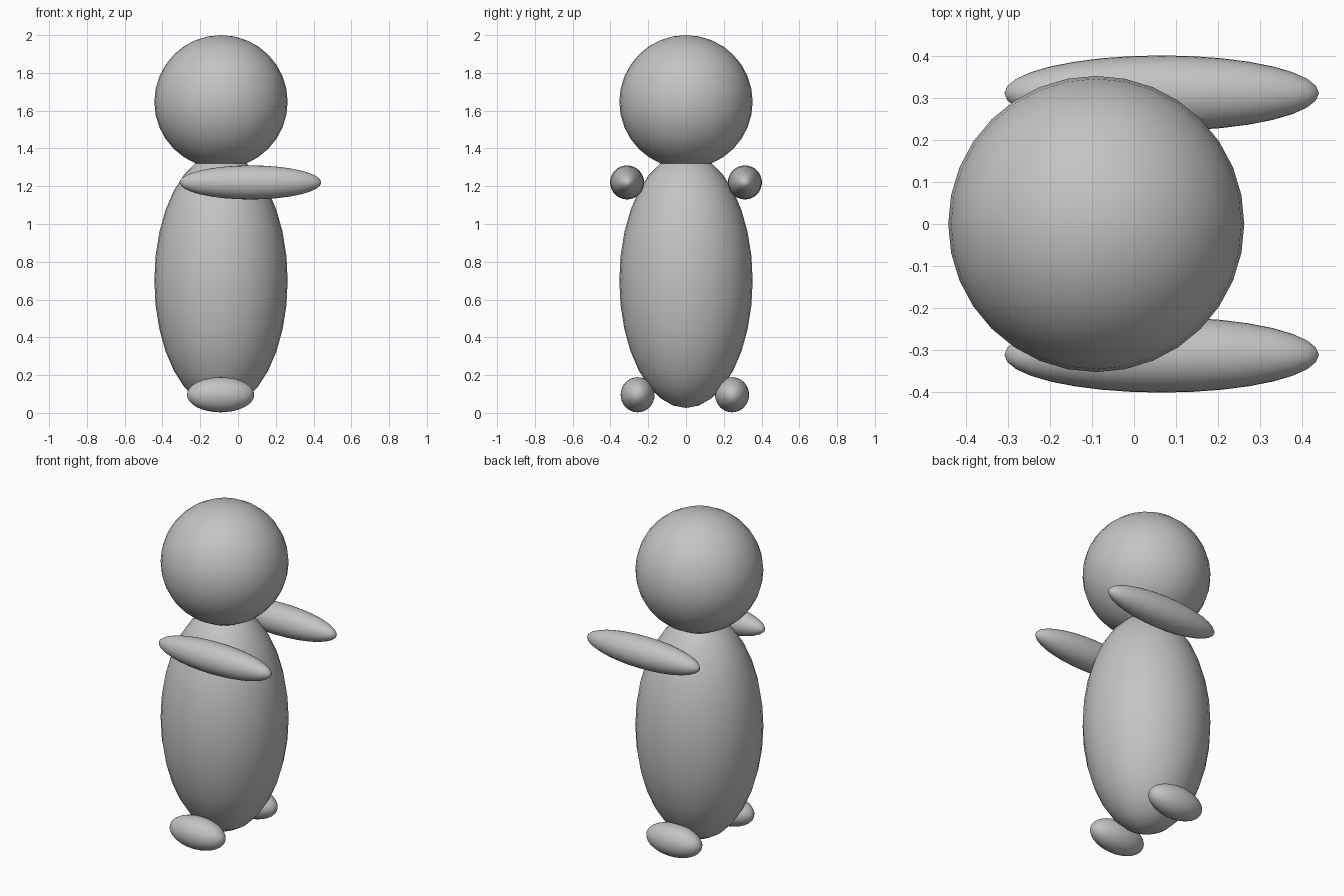
import bpy
import math

if "Cube" in bpy.data.objects:
    bpy.data.objects.remove(bpy.data.objects["Cube"])

grey = bpy.data.materials.new("plain grey")
grey.diffuse_color = (0.55, 0.55, 0.55, 1)
grey.use_nodes = True
grey.node_tree.nodes["Principled BSDF"].inputs["Base Color"].default_value = grey.diffuse_color


def ellipsoid(name, centre, radii, along_x=False):
    """Smooth ellipsoid; along_x puts the poles on the x axis."""
    rot = (0, math.pi / 2, 0) if along_x else (0, 0, 0)
    bpy.ops.mesh.primitive_uv_sphere_add(segments=32, ring_count=16, radius=1)
    ob = bpy.context.object
    ob.name = name
    ob.rotation_euler = rot
    bpy.ops.object.transform_apply(location=False, rotation=True, scale=False)
    ob.location = centre
    ob.scale = radii
    bpy.ops.object.transform_apply(location=False, rotation=False, scale=True)
    bpy.ops.object.shade_smooth()
    ob.data.materials.append(grey)
    return ob


# Head and body
ellipsoid("head", (-0.09, 0, 1.647), (0.353, 0.353, 0.353))
ellipsoid("body", (-0.09, 0, 0.70), (0.353, 0.353, 0.674))

# Arms reach forward along x, feet lie beside the body
for side, s in (("front", -1), ("back", 1)):
    ellipsoid(side + "_arm", (0.066, s * 0.312, 1.22), (0.375, 0.09, 0.09), True)
    ellipsoid(side + "_foot", (-0.092, s * 0.25 - 0.006, 0.096), (0.178, 0.09, 0.093), True)
